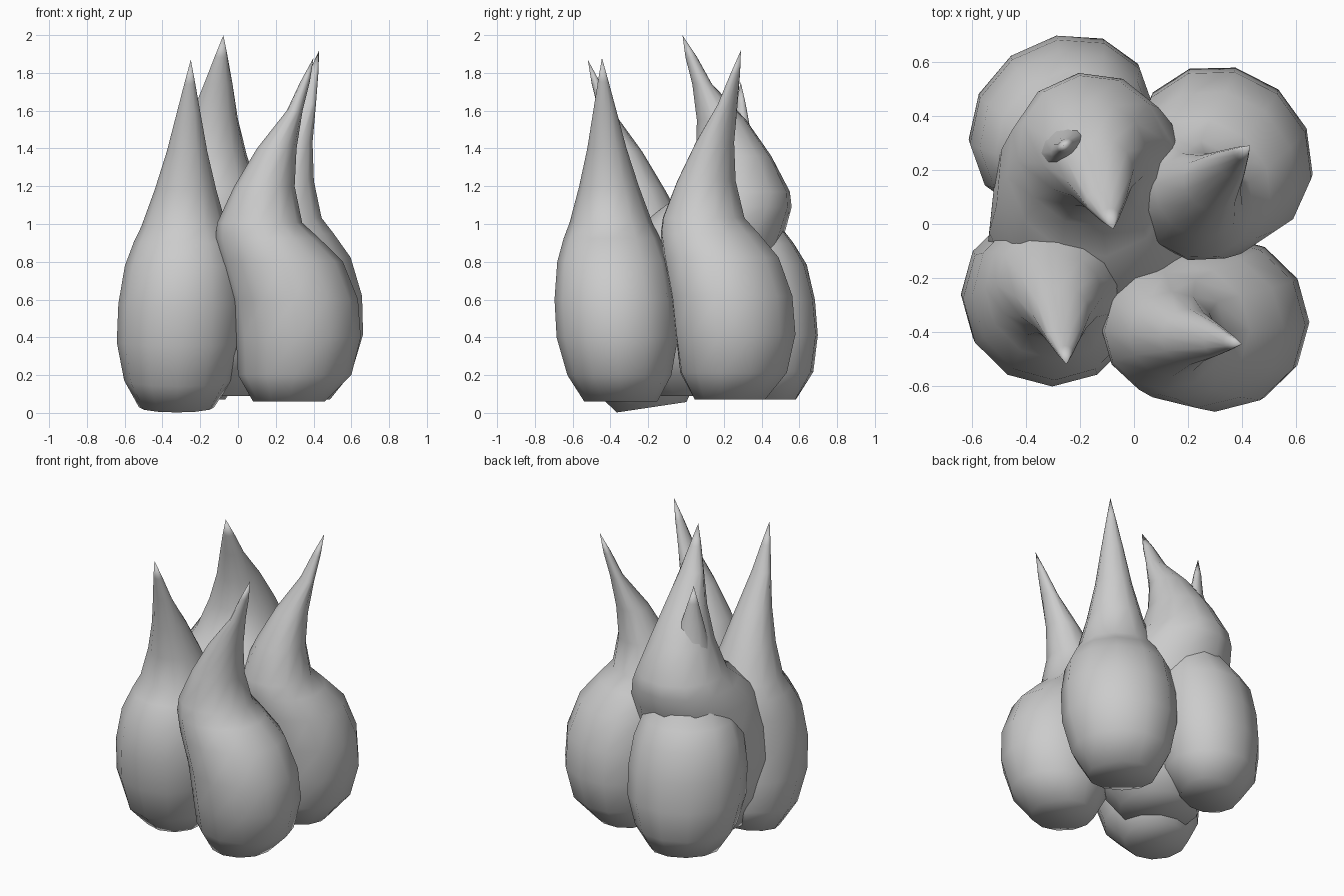
import bpy, bmesh, math
from mathutils import Vector

cube = bpy.data.objects.get("Cube")
if cube:
    bpy.data.objects.remove(cube, do_unlink=True)

grey = bpy.data.materials.new("soft_grey")
grey.use_nodes = True
colour = (0.6, 0.6, 0.6, 1)
grey.diffuse_color = colour
grey.node_tree.nodes["Principled BSDF"].inputs["Base Color"].default_value = colour

SIDES = 12
# Shared teardrop: height fraction, radius across bend, radius along bend, bend offset
PROFILE = [
    (0, .19, .19, -.03), (.077, .27, .3, 0), (.187, .315, .33, .02),
    (.297, .315, .335, 0), (.407, .29, .325, -.07), (.475, .25, .275, -.145),
    (.52, .215, .225, -.185), (.626, .155, .16, -.16), (.736, .102, .105, -.095),
    (.846, .06, .042, 0), (.93, .028, .025, .055),
]


def flame_bulb(name, centre, base, height, facing, bend, lean, width, tilt=0.0, rise=1.0):
    """Loft the profile up an S-shaped spine; width scales across and along the bend."""
    along = Vector(facing).normalized()
    across = Vector((-along.y, along.x))
    centre, lean = Vector(centre), Vector(lean)
    bm = bmesh.new()
    rings = []
    for t, r_across, r_along, offset in PROFILE:
        t = t ** rise  # a rise below 1 lifts the shoulder
        middle = centre + along * offset * bend + lean * t
        ring = []
        for i in range(SIDES):
            a = math.tau * i / SIDES
            p = along * math.cos(a) * r_along * width[1]
            p += across * math.sin(a) * r_across * width[0]
            z = base + height * t + tilt * p.y * (1 - t) ** 4
            ring.append(bm.verts.new((middle.x + p.x, middle.y + p.y, z)))
        rings.append(ring)
    for low, high in zip(rings, rings[1:]):
        for i in range(SIDES):
            j = (i + 1) % SIDES
            bm.faces.new((low[i], low[j], high[j], high[i]))
    # Pointed tip and closed underside
    end = centre + along * bend * 0.1 + lean
    tip = bm.verts.new((end.x, end.y, base + height))
    for i in range(SIDES):
        bm.faces.new((rings[-1][i], rings[-1][(i + 1) % SIDES], tip))
    bm.faces.new(rings[0][::-1])
    bmesh.ops.recalc_face_normals(bm, faces=bm.faces)
    for face in bm.faces:
        face.smooth = True
    mesh = bpy.data.meshes.new(name)
    bm.to_mesh(mesh)
    bm.free()
    mesh.materials.append(grey)
    obj = bpy.data.objects.new(name, mesh)
    bpy.context.collection.objects.link(obj)


# Four outer bulbs around a larger middle one
flame_bulb("front_right_bulb", (-.325, -.2), .03, 1.84, (0, -1), .6, (.075, -.26), (1.05, .97), .15)
flame_bulb("front_left_bulb", (.3, -.345), .06, 1.82, (1, 0), 1, (0, -.1), (1.02, 1))
flame_bulb("back_left_bulb", (.31, .255), .07, 1.85, (.65, .76), 1, (.055, -.04), (1.1, .94))
flame_bulb("back_right_bulb", (-.275, .4), .07, 1.68, (-.6, .8), .25, (.03, -.13), (1.14, .93), 0, .95)
flame_bulb("middle_bulb", (-.165, -.01), .09, 1.91, (.15, -1), 1.2, (.07, .11), (1.27, 1.25), 0, .87)
